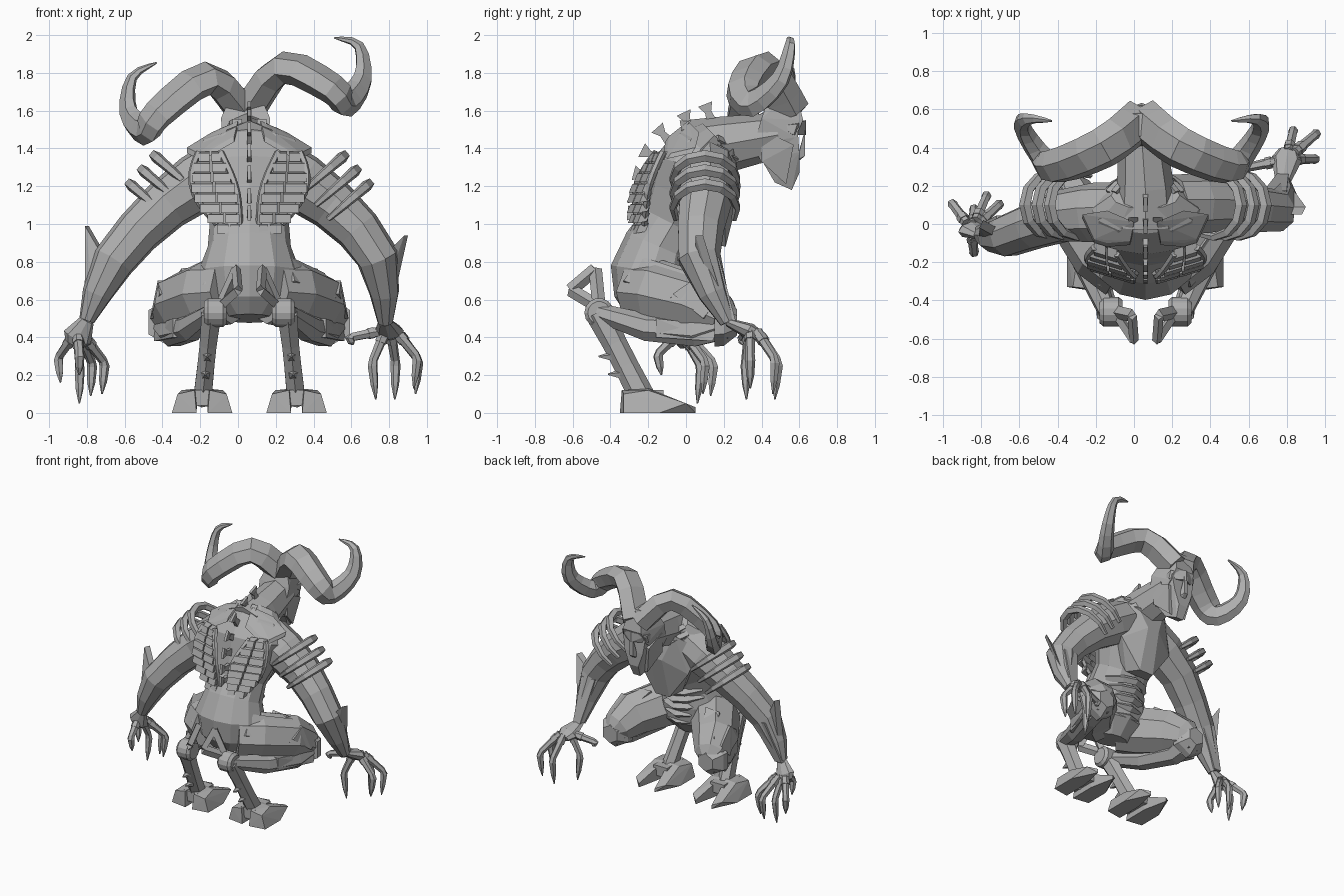
import bpy, bmesh, math
from mathutils import Vector

cube = bpy.data.objects.get("Cube")
if cube:
    bpy.data.objects.remove(cube, do_unlink=True)

BODY_AXIS = .06
HEAD_AXIS = .04
GREY = (.42, .42, .42, 1)
stone = bpy.data.materials.new("stone grey")
stone.use_nodes = True
stone.diffuse_color = GREY
stone.node_tree.nodes["Principled BSDF"].inputs["Base Color"].default_value = GREY


def finish(name, bm):
    bmesh.ops.recalc_face_normals(bm, faces=bm.faces)
    mesh = bpy.data.meshes.new(name)
    bm.to_mesh(mesh)
    bm.free()
    mesh.materials.append(stone)
    obj = bpy.data.objects.new(name, mesh)
    bpy.context.collection.objects.link(obj)


def smooth_path(controls, steps):
    """Spline that passes through every control point."""
    points = [Vector(c) for c in controls]
    padded = [points[0]] + points + [points[-1]]
    path = []
    for before, start, end, after in zip(padded, padded[1:], padded[2:], padded[3:]):
        for step in range(steps):
            t = step / steps
            leave, arrive = (end - before) / 2, (after - start) / 2
            eased = t * t * (3 - 2 * t)
            path.append(start.lerp(end, eased) + leave * t * (1 - t) ** 2 - arrive * t * t * (1 - t))
    return path + [points[-1]]


def tube(name, path, radii, sides=8, flat=1, ref=(0, 1, 0), depths=None):
    """Loft rings along a path; depths overrides the second radius of each ring."""
    bm = bmesh.new()
    path = [Vector(p) for p in path]
    depths = depths or [r * flat for r in radii]
    normal, rings = Vector(ref), []
    for i, (centre, radius, depth) in enumerate(zip(path, radii, depths)):
        tangent = (path[min(i + 1, len(path) - 1)] - path[max(i - 1, 0)]).normalized()
        normal = (normal - tangent * normal.dot(tangent)).normalized()
        across = tangent.cross(normal)
        ring = []
        for k in range(sides):
            angle = math.tau * k / sides
            offset = normal * math.cos(angle) * radius + across * math.sin(angle) * depth
            ring.append(bm.verts.new(centre + offset))
        rings.append(ring)
    for low, high in zip(rings, rings[1:]):
        for k in range(sides):
            bm.faces.new((low[k - 1], low[k], high[k], high[k - 1]))
    bm.faces.new(rings[0])
    bm.faces.new(rings[-1])
    finish(name, bm)


def hull(name, points):
    bm = bmesh.new()
    for p in points:
        bm.verts.new(p)
    result = bmesh.ops.convex_hull(bm, input=bm.verts)
    inside = [g for g in result["geom_interior"] if isinstance(g, bmesh.types.BMVert)]
    bmesh.ops.delete(bm, geom=inside, context="VERTS")
    finish(name, bm)


def slab(name, points, thickness):
    half = Vector(thickness) / 2
    hull(name, [Vector(p) + way * half for p in points for way in (1, -1)])


def place(side, points, axis=BODY_AXIS):
    """Move points given as distances from an axis to one side of it."""
    return [Vector((axis + side * x, y, z)) for x, y, z in points]


def both(points, axis=BODY_AXIS):
    return place(1, points, axis) + place(-1, points, axis)


# torso and neck, as depth, height, half width and half depth
torso = [(-.2, .5, .13, .12), (-.18, .6, .24, .2), (-.18, .75, .27, .22), (-.14, .88, .22, .19),
         (-.07, 1, .21, .17), (0, 1.15, .27, .2), (.03, 1.3, .32, .2), (.08, 1.4, .28, .16), (.15, 1.47, .18, .1)]
tube("torso", [(BODY_AXIS, y, z) for y, z, width, depth in torso], [ring[2] for ring in torso],
     sides=12, ref=(1, 0, 0), depths=[ring[3] for ring in torso])
tube("neck", [(BODY_AXIS, 0, 1.38), (BODY_AXIS, .2, 1.42), (HEAD_AXIS, .48, 1.47)], [.17, .15, .12], ref=(1, 0, 0))
hull("chest_plate", both([(.27, .14, 1.3), (.22, .2, 1.1), (.06, .21, .88), (.1, .1, .9),
                          (.05, .29, 1.2), (.13, .25, 1.4), (.2, 0, 1.2)]))


def belly_band(name, width, front, height, drop, radius):
    """A strip that bows forward around the front of the body."""
    controls = [(BODY_AXIS + width * x, front - .13 * x * x, height + drop * x * x) for x in (-1, -.5, 0, .5, 1)]
    tube(name, controls, [radius] * len(controls), sides=4, ref=(0, 0, 1))


for i in range(2):
    belly_band("collar_band", .19 - .03 * i, .29, 1.33 + .05 * i, .07, .025)
for i in range(5):
    belly_band("belly_ridge", .17, .01 + .02 * i, .6 + .065 * i, .02, .03)

# flared fins along the spine
back_line = smooth_path([(BODY_AXIS, y, z) for y, z in ((.13, 1.56), (-.1, 1.45), (-.2, 1.25), (-.23, 1.05))], 2)
for i, root in enumerate(back_line):
    along = (back_line[max(i - 1, 0)] - back_line[min(i + 1, len(back_line) - 1)]).normalized()
    out = Vector((0, -along.z, along.y))
    slab("spine_stem", [root + out * reach + along * wide * way for way in (1, -1)
                        for reach, wide in ((-.04, .03), (.05, .015))], (.025, 0, 0))
    slab("spine_fan", [root + out * reach + along * wide * way for way in (1, -1)
                       for reach, wide in ((.03, .015), (.08, .04))], (.02, 0, 0))

# head, with the eye line sunk under the brow
hull("skull", both([(.06, .46, 1.72), (.05, .58, 1.71), (.08, .62, 1.55), (.1, .58, 1.46),
                    (.13, .4, 1.56), (.12, .36, 1.42), (.09, .4, 1.32)], HEAD_AXIS))
hull("face", both([(.1, .59, 1.52), (.08, .6, 1.38), (.04, .6, 1.27), (.03, .56, 1.18),
                   (.06, .47, 1.22), (.1, .4, 1.34), (.11, .4, 1.48)], HEAD_AXIS))
hull("nose", both([(.015, .63, 1.5), (.03, .59, 1.34), (.015, .63, 1.36), (.01, .58, 1.32)], HEAD_AXIS))

# limb poses, which differ between the sides
POSES = {
    1: dict(name="left_", shoulder=(.2, .1, 1.3), arm=(.5, .1, 1.1), elbow=(.74, .07, .82), wrist=(.78, .22, .48),
            palm=(.8, .34, .43), blade=(.89, .07, .94),
            tips=[(.73, .32, .07), (.83, .47, .07), (.94, .46, .1), (.93, .34, .13), (.61, .3, .36)]),
    -1: dict(name="right_", shoulder=(-.08, .06, 1.3), arm=(-.38, .04, 1.1), elbow=(-.66, -.06, .8), wrist=(-.8, -.06, .49),
             palm=(-.85, -.03, .4), blade=(-.8, 0, .99),
             tips=[(-.94, .09, .16), (-.84, .06, .05), (-.78, .13, .09), (-.72, .09, .1), (-.84, -.13, .2)]),
}

for side, pose in POSES.items():
    label = pose["name"]
    shoulder, arm, elbow, wrist, palm, blade = [
        Vector(pose[key]) for key in ("shoulder", "arm", "elbow", "wrist", "palm", "blade")]

    # brow, cheek and a curling horn, with the horns rolled along with the head
    hull(label + "brow", place(side, [(0, .635, 1.55), (0, .635, 1.47), (.11, .59, 1.53), (.11, .57, 1.47), (.1, .5, 1.52), (0, .5, 1.5)], HEAD_AXIS))
    slab(label + "cheek_guard", place(side, [(.11, .4, 1.5), (.1, .57, 1.42), (.06, .53, 1.21), (.1, .4, 1.33)], HEAD_AXIS), (.025, 0, 0))
    horn = smooth_path([(x, y, z + .14 * side * x) for x, y, z in (
        (.02, .54, 1.6), (.2, .4, 1.8), (.46, .3, 1.65), (.53, .36, 1.57), (.62, .5, 1.68), (.6, .55, 1.86), (.47, .54, 1.92))], 3)
    last = len(horn) - 1
    tube(label + "horn", place(side, horn, HEAD_AXIS), [.005 + .115 * (1 - (i / last) ** 1.6) for i in range(last + 1)],
         sides=6, flat=.75, ref=(side, 2, 1))

    # arm with its elbow blade and forearm plate
    tube(label + "arm", smooth_path([shoulder, arm, elbow, wrist], 2), [.16, .16, .14, .125, .115, .08, .042], sides=9)
    outward = Vector((side * .06, 0, 0))
    slab(label + "elbow_blade", [blade, elbow + outward / 2, elbow.lerp(wrist, .3) + outward, elbow.lerp(wrist, .8) + outward / 2], (.02, .04, 0))
    front = Vector((0, .09, 0))
    slab(label + "forearm_plate", [elbow + front - outward, elbow + front + outward,
                                   wrist + front / 3 - outward / 2, wrist + front / 3 + outward / 2], (0, .03, 0))

    # hand with bent, clawed fingers fanning out of the palm
    tube(label + "palm", [wrist, wrist.lerp(palm, .5), palm, palm.lerp(wrist, -.4)], [.04, .06, .08, .05],
         flat=.55, ref=(1, 0, 0))
    for tip in map(Vector, pose["tips"]):
        spread = Vector((tip.x - palm.x, tip.y - palm.y, 0))
        root = palm + spread * .3
        bend = palm + spread + spread.normalized() * .02
        bend.z = palm.z * .55 + tip.z * .45
        tube(label + "finger", [root, root.lerp(bend, .9), bend.lerp(tip, .1), bend.lerp(tip, .6), tip],
             [.028, .024, .027, .021, .004], sides=6, ref=(1, .3, 0))
        tube(label + "knuckle", [root.lerp(bend, .15), root.lerp(bend, .35)], [.032, .032], sides=6, ref=(1, .3, 0))

    # bands looping around the upper arm
    for i in range(3):
        centre = Vector((.35 + .065 * i, .1, 1.23 - .075 * i))
        away = Vector((.15, 0, .13))
        angles = [math.radians(115 * k / 4) for k in range(-4, 5)]
        loop = [centre + away * math.cos(a) + Vector((0, .17 * math.sin(a), 0)) for a in angles]
        tube(label + "shoulder_band", place(side, loop), [.014 + .018 * math.cos(a * .75) for a in angles], sides=5)

    # plates over the upper back
    slab(label + "trapezius_plate", place(side, [(.06, 0, 1.53), (.2, .06, 1.47), (.33, .04, 1.39), (.27, -.09, 1.36),
                                                 (.2, -.11, 1.38), (.08, -.1, 1.45)]), (0, .02, .03))
    slab(label + "neck_block", place(side, [(x, y, z) for x in (.04, .09) for y, z in ((.02, 1.54), (-.12, 1.38))]), (0, .03, .03))

    # ribbed panel with a raised rim
    inner_rim, outer_rim = [], []
    rows = 8
    for i in range(rows):
        t = i / (rows - 1)
        middle = .21 - .1 * t * t
        half = .06 + .055 * math.sin(math.pi * t)
        centre = Vector((middle, -.14 - .1 * math.sin(min(1, t * 1.5) * math.pi / 2), 1.38 - .38 * t))
        for start, end in ((-half, -.01), (0, half)):
            slab(label + "rib_plate", place(side, [centre + Vector((x, x * .3 - fall * .4, -fall)) for x in (start, end)
                                                   for fall in (0, .045)]), (0, .05, .01))
        inner_rim.append(centre - Vector((half, half * .3, 0)))
        outer_rim.append(centre + Vector((half, half * .3, 0)))
    for rim in (inner_rim, outer_rim):
        tube(label + "rib_rim", place(side, rim), [.018] * rows, sides=5)

    # folded leg
    hip, knee, hock, sole = Vector((.1, -.24, .64)), Vector((.42, .2, .48)), Vector((.2, -.46, .53)), Vector((.25, -.22, .06))
    up = (0, 0, 1)
    tube(label + "thigh", place(side, [hip, (.22, -.14, .63), (.36, .06, .58), (.41, .19, .51), (.42, .25, .49)]),
         [.17, .18, .165, .12, .06], ref=up)
    tube(label + "shin", place(side, [knee, (.4, .05, .43), (.31, -.2, .45), hock]), [.1, .085, .075, .05], sides=7, ref=up)
    tube(label + "knee_cap", place(side, [knee - Vector((0, .05, 0)), knee, knee + Vector((0, .07, 0))]), [.13, .125, .07], sides=6, ref=up)
    slab(label + "hip_plate", place(side, [(.22, -.33, .69), (.19, -.24, .82), (.38, .03, .73), (.44, -.08, .6)]), (.04, 0, .02))
    slab(label + "outer_thigh_plate", place(side, [(.45, -.06, .63), (.46, .04, .7), (.48, .18, .6), (.5, .1, .5)]), (.05, -.02, 0))
    slab(label + "upper_thigh_plate", place(side, [(.24, 0, .76), (.36, 0, .75), (.44, .18, .63), (.34, .2, .62)]), (0, .02, .03))
    slab(label + "calf_plate", place(side, [(.48, .18, .46), (.48, .14, .38), (.38, -.16, .4), (.38, -.16, .5)]), (.05, 0, 0))

    # hock joint with an open triangular spur
    tube(label + "hock_disc", place(side, [hock + Vector((x, 0, 0)) for x in (-.08, -.06, .02, .04)]), [.06, .078, .078, .06], sides=14)
    corners = place(side, [(.16, -.46, .56), (.06, -.61, .65), (.07, -.48, .76)])
    for i, corner in enumerate(corners):
        tube(label + "hock_spur", [corners[i - 1], corner], [.025, .025], sides=4, flat=1.4, ref=(1, 0, 0))

    # lower leg with rear spikes
    tube(label + "lower_leg", place(side, [hock, hock.lerp(sole, .35), hock.lerp(sole, .6), sole]), [.075, .065, .065, .07], sides=6, flat=.8)
    for t in (.45, .65):
        root = hock.lerp(sole, t) - Vector((0, .03, .02))
        tube(label + "leg_spike", place(side, [root, root - Vector((0, .08, 0))]), [.032, .004], sides=5, ref=up)

    # cloven hoof
    for way in (1, -1):
        hull(label + "hoof_toe", place(side, [(sole.x + way * x, y, z) for x, y, z in (
            (.03, -.35, 0), (.16, -.33, 0), (.13, -.33, .1), (.04, -.34, .12), (.02, -.2, .13), (.11, -.2, .12),
            (.16, -.14, 0), (.13, 0, .05), (.03, -.14, 0), (.07, .05, 0), (.07, .05, .03))]))
    hull(label + "heel", place(side, [(sole.x + x, y, z) for x in (-.06, .06) for y in (-.32, -.12) for z in (.04, .12)]))
